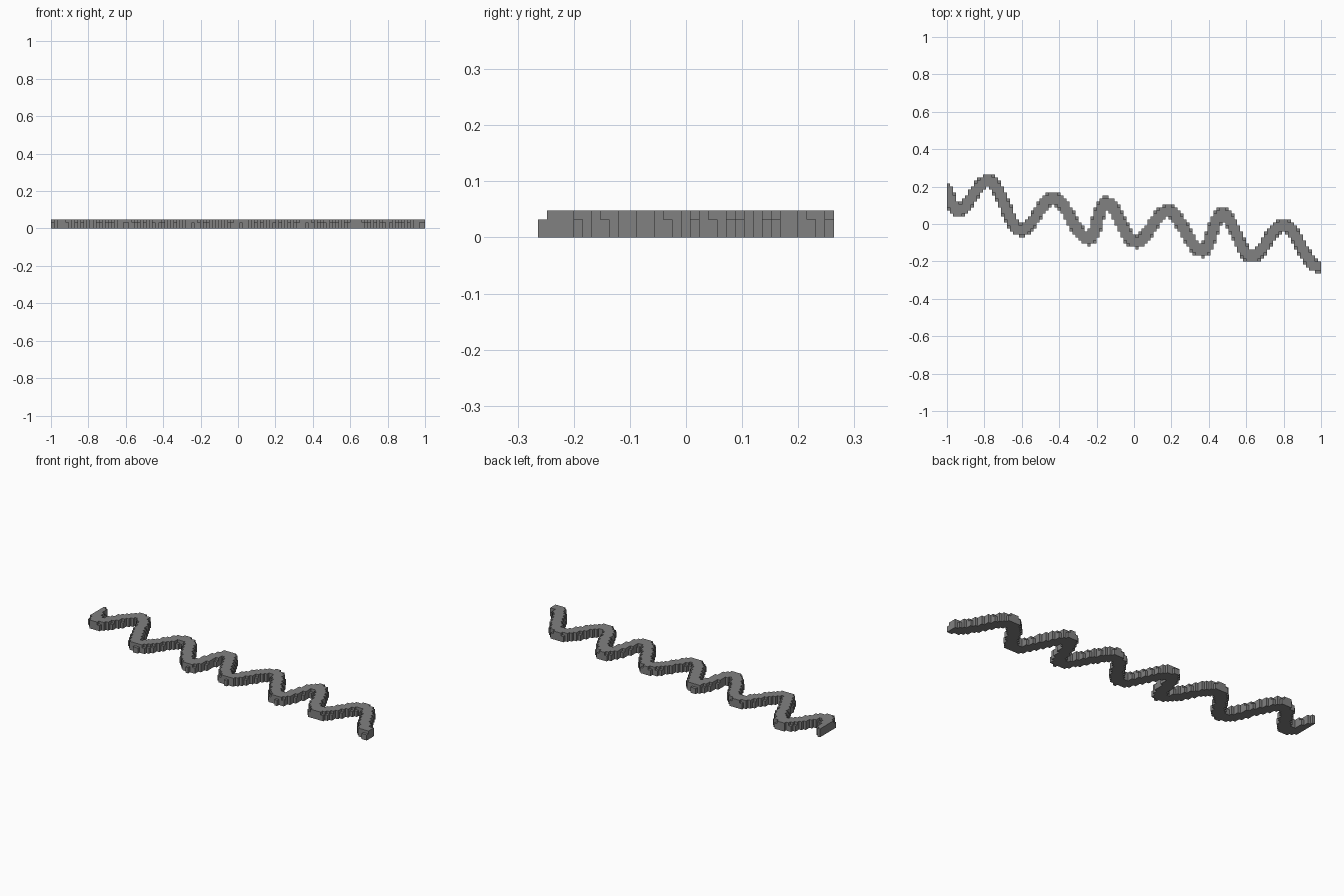
import bpy, bmesh, math
from mathutils import Vector

cube = bpy.data.objects.get("Cube")
if cube:
    bpy.data.objects.remove(cube, do_unlink=True)

VOXEL = 0.016
COLS, ROWS, LAYERS = 125, 33, 3

# Turning points of the winding path
TURNS = [(-1.02, 0.2), (-0.945, 0.07), (-0.78, 0.232), (-0.605, -0.033),
         (-0.43, 0.137), (-0.24, -0.08), (-0.15, 0.114), (0.01, -0.096),
         (0.18, 0.07), (0.365, -0.144), (0.47, 0.056), (0.63, -0.175),
         (0.80, -0.006), (0.985, -0.226)]


def winding_path(steps=24):
    """Ease between neighbouring turns to make smooth bends."""
    path = []
    for (x0, y0), (x1, y1) in zip(TURNS, TURNS[1:]):
        for i in range(steps):
            t = i / steps
            ease = (1 - math.cos(math.pi * t)) / 2
            path.append(Vector((x0 + (x1 - x0) * t, y0 + (y1 - y0) * ease)))
    return path + [Vector(TURNS[-1]), Vector((1.0, TURNS[-1][1]))]


def corner(i, j, k):
    return Vector(((i - COLS / 2) * VOXEL, (j - ROWS / 2) * VOXEL, k * VOXEL))


def fill_blocks(path):
    """Fill every block near the path; the top layer is a little narrower."""
    filled = set()
    for i in range(COLS):
        for j in range(ROWS):
            centre = corner(i + 0.5, j + 0.5, 0).to_2d()
            gap = min((p - centre).length for p in path)
            for k in range(LAYERS):
                reach = 0.029 if k == LAYERS - 1 else 0.033
                if gap < reach:
                    filled.add((i, j, k))
    return filled


def build_blocks(name, filled, material):
    """Skin the outside of the blocks."""
    bm = bmesh.new()
    for cell in filled:
        for axis in range(3):
            for side in (0, 1):
                near = list(cell)
                near[axis] += 2 * side - 1
                if tuple(near) in filled:
                    continue
                u, v = (axis + 1) % 3, (axis + 2) % 3
                loop = []
                for du, dv in ((0, 0), (1, 0), (1, 1), (0, 1)):
                    c = list(cell)
                    c[axis] += side
                    c[u] += du
                    c[v] += dv
                    loop.append(bm.verts.new(corner(*c)))
                bm.faces.new(loop if side else loop[::-1])
    bmesh.ops.remove_doubles(bm, verts=bm.verts[:], dist=VOXEL / 10)
    mesh = bpy.data.meshes.new(name)
    bm.to_mesh(mesh)
    bm.free()
    mesh.materials.append(material)
    obj = bpy.data.objects.new(name, mesh)
    bpy.context.collection.objects.link(obj)
    return obj


# Single stone grey
grey = bpy.data.materials.new("stone_grey")
grey.use_nodes = True
colour = (0.22, 0.22, 0.22, 1)
grey.diffuse_color = colour
grey.node_tree.nodes["Principled BSDF"].inputs["Base Color"].default_value = colour

# Winding wall of blocks
build_blocks("winding_wall", fill_blocks(winding_path()), grey)
